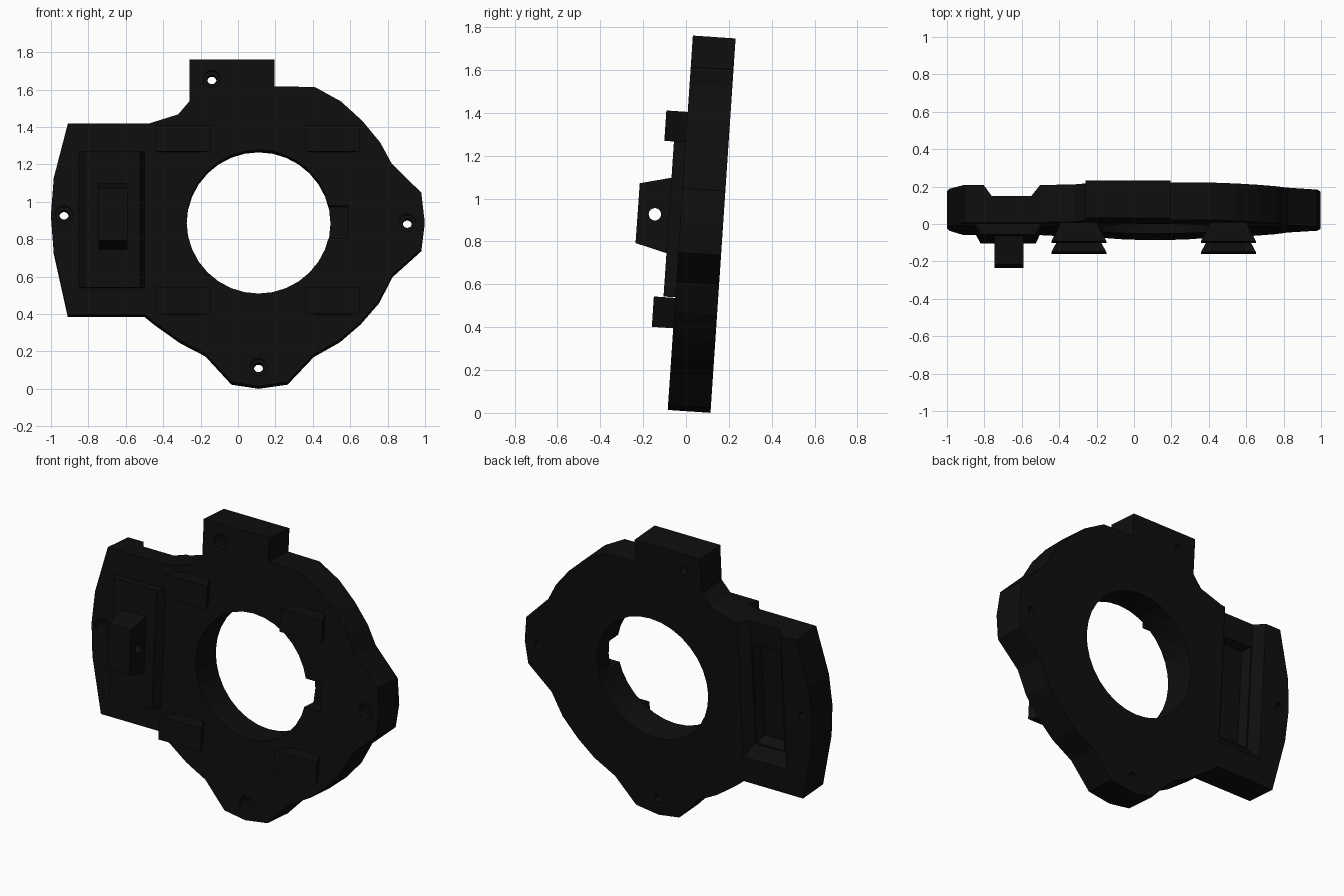
import bpy, bmesh, math
from mathutils import Matrix

if "Cube" in bpy.data.objects:
    bpy.data.objects.remove(bpy.data.objects["Cube"])

black = bpy.data.materials.new("near_black")
black.use_nodes = True
COLOUR = (0.0045, 0.0045, 0.0045, 1)
black.diffuse_color = COLOUR
black.node_tree.nodes["Principled BSDF"].inputs["Base Color"].default_value = COLOUR

FRONT, BACK = -0.086, 0.114   # plate faces before the whole part is tilted
TILT = Matrix.Rotation(-0.067, 4, 'X')


def loft(name, start, end):
    """Solid between two matching closed loops of 3D points."""
    bm = bmesh.new()
    a = [bm.verts.new(p) for p in start]
    b = [bm.verts.new(p) for p in end]
    bm.faces.new(a)
    bm.faces.new(b[::-1])
    n = len(a)
    for i in range(n):
        j = (i + 1) % n
        bm.faces.new((a[j], a[i], b[i], b[j]))
    bmesh.ops.recalc_face_normals(bm, faces=bm.faces)
    mesh = bpy.data.meshes.new(name)
    bm.to_mesh(mesh)
    bm.free()
    mesh.materials.append(black)
    ob = bpy.data.objects.new(name, mesh)
    bpy.context.collection.objects.link(ob)
    return ob


def slab(name, outline, y0, y1):
    return loft(name, [(x, y0, z) for x, z in outline], [(x, y1, z) for x, z in outline])


def rect(x0, x1, z0, z1, y):
    return [(x0, y, z0), (x1, y, z0), (x1, y, z1), (x0, y, z1)]


def circle(cx, cz, r, n):
    return [(cx + r * math.cos(math.tau * i / n), cz + r * math.sin(math.tau * i / n))
            for i in range(n)]


def cut(target, cutter):
    cutter.hide_render = True
    mod = target.modifiers.new("cut", 'BOOLEAN')
    mod.operation = 'DIFFERENCE'
    mod.solver = 'EXACT'
    mod.object = cutter
    bpy.context.view_layer.objects.active = target
    bpy.ops.object.modifier_apply(modifier=mod.name)
    bpy.data.objects.remove(cutter)


# Main plate with its lobes, top tab and side wing
outline = [
    (-0.91, 1.415), (-0.48, 1.415), (-0.32, 1.465), (-0.26, 1.535), (-0.26, 1.759),
    (0.195, 1.759), (0.195, 1.615), (0.41, 1.612), (0.55, 1.535), (0.665, 1.43),
    (0.76, 1.315), (0.82, 1.205), (0.98, 1.045), (0.998, 0.89), (0.98, 0.745),
    (0.825, 0.605), (0.755, 0.467), (0.655, 0.352), (0.545, 0.257), (0.405, 0.178),
    (0.265, 0.03), (0.11, 0.008), (-0.035, 0.03), (-0.175, 0.182), (-0.31, 0.252),
    (-0.45, 0.352), (-0.5, 0.393), (-0.91, 0.393), (-0.985, 0.73), (-1.0, 0.93),
    (-0.985, 1.125)]
plate = slab("main_plate", outline, FRONT, BACK)

# Centre opening and the shallow notch beside it
cut(plate, slab("opening_cutter", circle(0.11, 0.89, 0.385, 32), -0.3, 0.3))
cut(plate, loft("notch_cutter", rect(0.4, 0.59, 0.80, 0.975, -0.2),
                rect(0.4, 0.59, 0.80, 0.975, 0.0)))

# Countersunk screw holes
for x, z in [(-0.14, 1.655), (-0.93, 0.93), (0.905, 0.885), (0.11, 0.112)]:
    cut(plate, slab("screw_cutter", circle(x, z, 0.025, 16), -0.3, 0.3))
    cut(plate, slab("head_cutter", circle(x, z, 0.045, 16), -0.3, FRONT + 0.05))

# Strap channel in the back of the wing, with a deeper pocket
cut(plate, loft("channel_cutter", rect(-0.808, -0.497, 0.545, 1.5, BACK + 0.006),
                rect(-0.76, -0.55, 0.62, 1.5, 0.054)))
cut(plate, loft("pocket_cutter", rect(-0.755, -0.555, 0.625, 1.27, 0.06),
                rect(-0.73, -0.58, 0.66, 1.25, 0.0)))

# Raised panel on the front of the wing
loft("raised_panel", rect(-0.855, -0.495, 0.535, 1.265, FRONT + 0.01),
     rect(-0.82, -0.525, 0.535, 1.265, -0.141))

# Lug with a cross hole
side = [(-0.13, 0.735), (-0.288, 0.775), (-0.287, 1.055), (-0.13, 1.093)]
lug = loft("lug", [(-0.745, y, z) for y, z in side], [(-0.59, y, z) for y, z in side])
ring = circle(-0.207, 0.915, 0.029, 16)
cut(lug, loft("lug_hole_cutter", [(-0.9, y, z) for y, z in ring],
              [(-0.4, y, z) for y, z in ring]))

# Four dovetail blocks
for cx, where in [(-0.295, "right"), (0.505, "left")]:
    for z, level in [(0.39, "lower"), (1.26, "upper")]:
        loft(f"{level}_{where}_dovetail",
             rect(cx - 0.088, cx + 0.088, z, z + 0.142, FRONT + 0.01),
             rect(cx - 0.147, cx + 0.147, z, z + 0.142, FRONT - 0.1))

# Lean the whole part back
for ob in bpy.context.collection.objects:
    if ob.type == 'MESH' and black.name in ob.data.materials:
        ob.data.transform(TILT)
